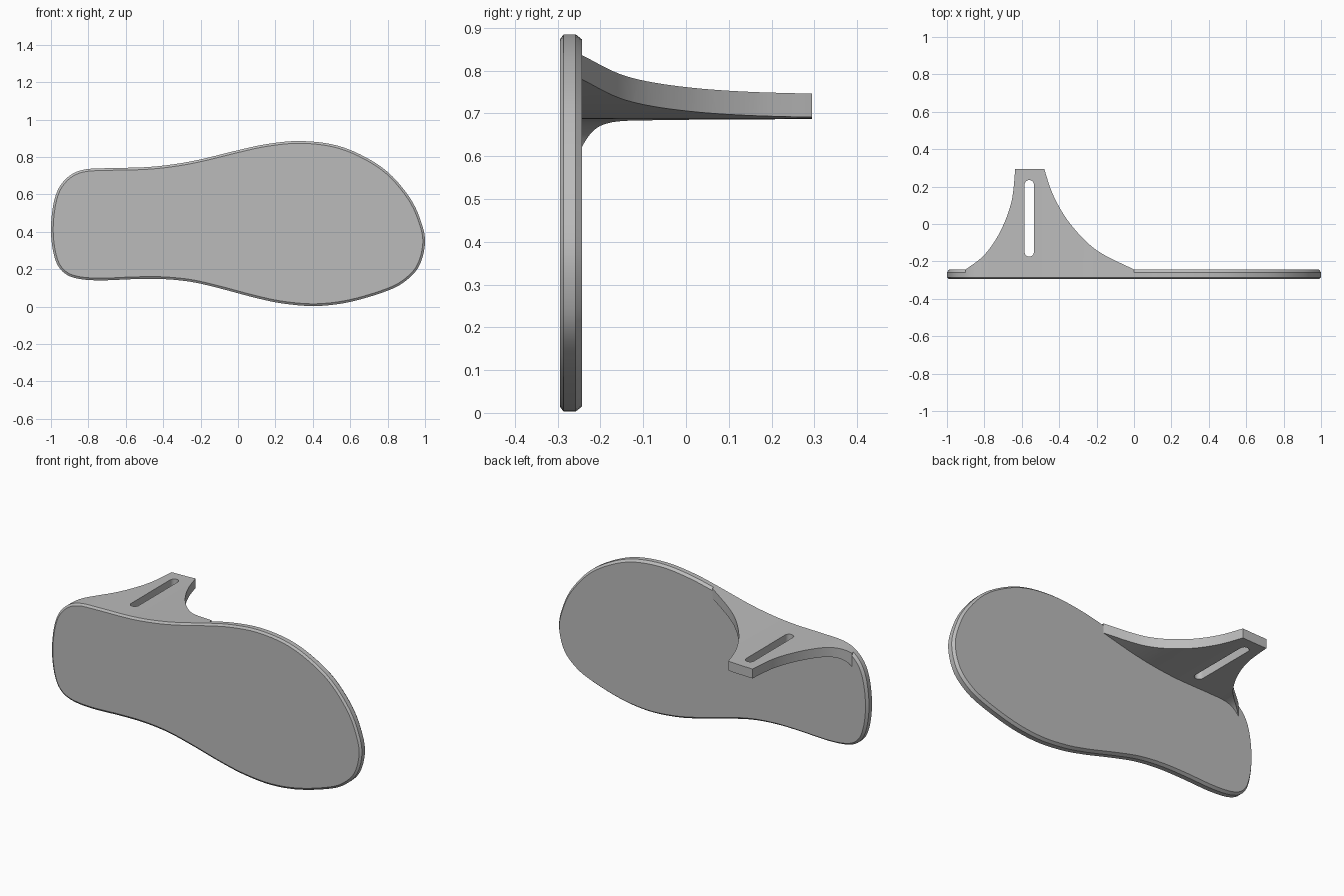
import bpy
import bmesh
import math
from mathutils import Vector

cube = bpy.data.objects.get("Cube")
if cube:
    bpy.data.objects.remove(cube, do_unlink=True)

# Plain grey material shared by every part
grey = bpy.data.materials.new("plain grey")
grey.use_nodes = True
grey.diffuse_color = (0.5, 0.5, 0.5, 1)
grey.node_tree.nodes["Principled BSDF"].inputs["Base Color"].default_value = grey.diffuse_color


def spline(points, steps, closed=False):
    """Smooth curve running through all the given 2D points."""
    pts = [Vector(p) for p in points]
    count = len(pts)

    def pick(i):
        return pts[i % count] if closed else pts[max(0, min(count - 1, i))]

    result = []
    for i in range(count if closed else count - 1):
        a, b, c, d = (pick(i + k) for k in (-1, 0, 1, 2))
        for s in range(steps):
            t = s / steps
            result.append(b + (c - a) * t / 2 + (a - b * 2.5 + c * 2 - d / 2) * t * t
                          + (b * 1.5 - c * 1.5 + (d - a) / 2) * t ** 3)
    if not closed:
        result.append(pts[-1])
    return result


def inset(loop, distance):
    """Shift a clockwise closed loop inwards along its normals."""
    result = []
    for i, p in enumerate(loop):
        tangent = (loop[(i + 1) % len(loop)] - loop[i - 1]).normalized()
        result.append(p + Vector((tangent.y, -tangent.x)) * distance)
    return result


def loft(name, rings):
    """Closed solid through a list of matching 3D rings, with flat caps."""
    bm = bmesh.new()
    rows = [[bm.verts.new(p) for p in ring] for ring in rings]
    for low, high in zip(rows, rows[1:]):
        for i in range(len(low)):
            j = (i + 1) % len(low)
            bm.faces.new((low[i], low[j], high[j], high[i]))
    bm.faces.new(rows[0][::-1])
    bm.faces.new(rows[-1])
    bmesh.ops.recalc_face_normals(bm, faces=bm.faces)
    mesh = bpy.data.meshes.new(name)
    bm.to_mesh(mesh)
    bm.free()
    mesh.materials.append(grey)
    obj = bpy.data.objects.new(name, mesh)
    bpy.context.collection.objects.link(obj)
    return obj


def activate(obj):
    bpy.ops.object.select_all(action='DESELECT')
    obj.select_set(True)
    bpy.context.view_layer.objects.active = obj


def cut(obj, cutter, operation):
    """Apply a boolean and discard the helper solid."""
    cutter.hide_render = True
    mod = obj.modifiers.new("cut", 'BOOLEAN')
    mod.object = cutter
    mod.operation = operation
    mod.solver = 'EXACT'
    activate(obj)
    bpy.ops.object.modifier_apply(modifier=mod.name)
    bpy.data.objects.remove(cutter, do_unlink=True)


def along_y(loop, y):
    return [(p.x, y, p.y) for p in loop]


def along_z(loop, z):
    return [(p.x, p.y, z) for p in loop]


# Footprint outline in x and z, clockwise from the heel
outline = spline([
    (-1, .4), (-.99, .53), (-.96, .63), (-.9, .7), (-.82, .733), (-.7, .74),
    (-.5, .745), (-.35, .76), (-.2, .787), (0, .836), (.15, .868), (.32, .885),
    (.5, .868), (.65, .815), (.8, .72), (.92, .58), (.98, .45), (1, .34),
    (.97, .22), (.9, .14), (.8, .085), (.6, .025), (.42, .003), (.25, .015),
    (.1, .045), (-.1, .098), (-.25, .132), (-.4, .147), (-.55, .147),
    (-.75, .14), (-.88, .155), (-.95, .2), (-.985, .28)], 5, closed=True)

# Sole plate with chamfered rims
FRONT, BACK = -.295, -.243
chamfered = inset(outline, .012)
sole = loft("sole", [
    along_y(chamfered, FRONT), along_y(outline, FRONT + .009),
    along_y(outline, BACK - .015), along_y(chamfered, BACK)])

# Side flange: a wall that follows the sole's upper edge
THICKNESS = .055
inner = inset(outline, THICKNESS)
span = [i for i, p in enumerate(outline) if p.y > .55 and p.x < .12]
band = [outline[i] for i in span] + [inner[i] for i in reversed(span)]
flange = loft("side_flange", [along_y(band, -.4), along_y(band, .4)])

# Flange plan: wide at the sole, sweeping in to a narrow tip
left_edge = spline([(-.9, BACK), (-.8, -.165), (-.715, -.04),
                    (-.655, .12), (-.635, .295)], 8)
right_edge = spline([(-.48, .295), (-.43, .15), (-.34, 0),
                     (-.2, -.14), (0, BACK)], 8)
root = BACK - .018
plan = ([Vector((-.9, root))] + left_edge + right_edge + [Vector((0, root))])
cut(flange, loft("plan_cutter", [along_z(plan, .4), along_z(plan, 1)]), 'INTERSECT')

# Round-ended slot through the flange
RADIUS, SEGMENTS = .025, 10
slot = []
for centre_y, start in ((.21, 0), (-.15, math.pi)):
    for k in range(SEGMENTS + 1):
        angle = start + math.pi * k / SEGMENTS
        slot.append(Vector((-.56 + RADIUS * math.cos(angle),
                            centre_y + RADIUS * math.sin(angle))))
cut(flange, loft("slot_cutter", [along_z(slot, .4), along_z(slot, 1)]), 'DIFFERENCE')

# Smooth curved sides, crisp rims
for part in (sole, flange):
    activate(part)
    bpy.ops.object.shade_smooth_by_angle(angle=math.radians(25))
